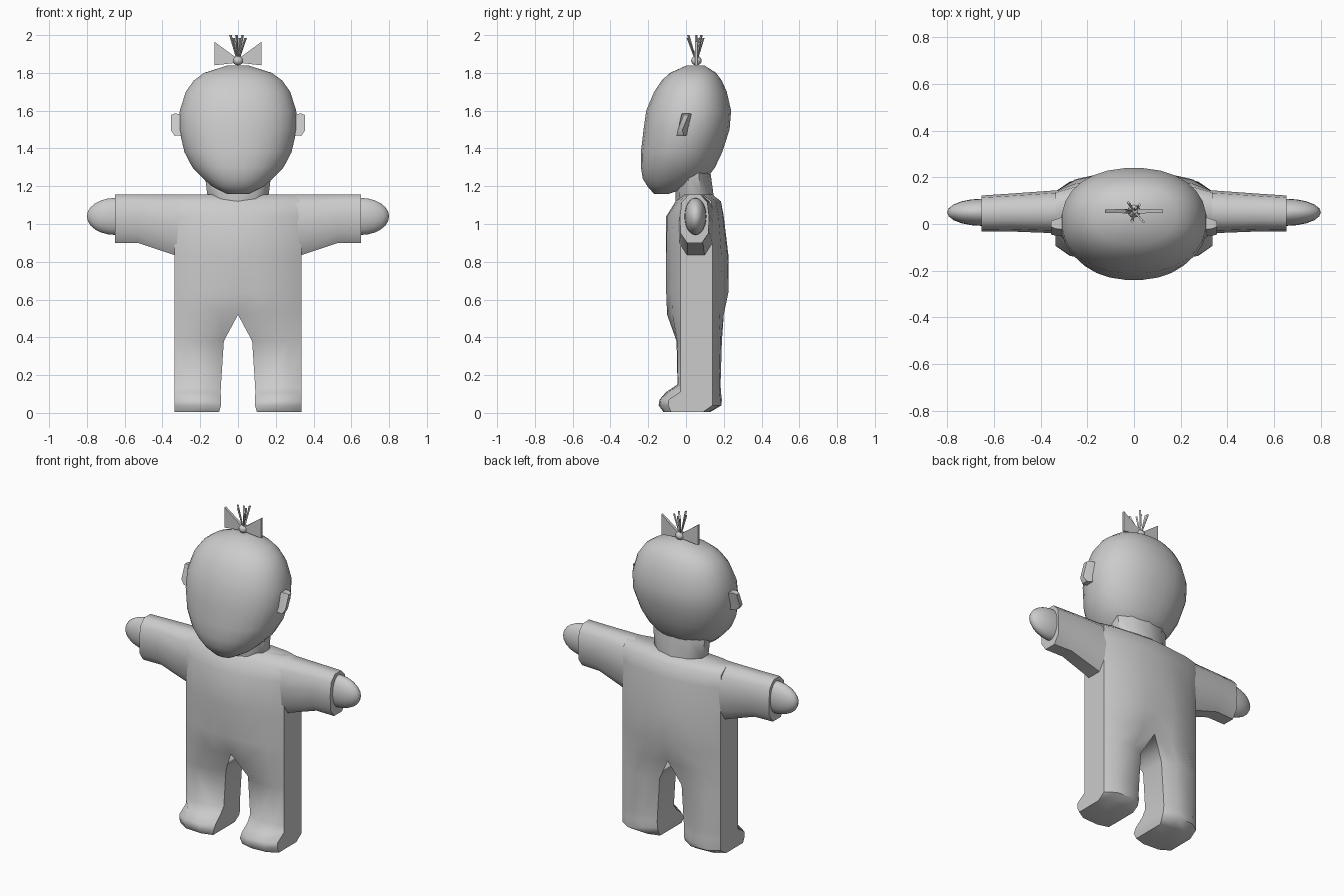
import bpy, bmesh, math
from mathutils import Vector

if "Cube" in bpy.data.objects:
    bpy.data.objects.remove(bpy.data.objects["Cube"])

grey = bpy.data.materials.new("plain grey")
grey.diffuse_color = (0.6, 0.6, 0.6, 1)
grey.use_nodes = True
grey.node_tree.nodes["Principled BSDF"].inputs["Base Color"].default_value = grey.diffuse_color


def finish(name, bm, mirror=False, angle=50):
    bmesh.ops.remove_doubles(bm, verts=bm.verts, dist=0.0005)
    bmesh.ops.recalc_face_normals(bm, faces=bm.faces)
    me = bpy.data.meshes.new(name)
    bm.to_mesh(me)
    bm.free()
    me.materials.append(grey)
    ob = bpy.data.objects.new(name, me)
    bpy.context.collection.objects.link(ob)
    if mirror:
        ob.modifiers.new("mirror", 'MIRROR').use_clip = True
    bpy.ops.object.select_all(action='DESELECT')
    ob.select_set(True)
    bpy.context.view_layer.objects.active = ob
    bpy.ops.object.shade_smooth_by_angle(angle=math.radians(angle))
    return ob


def loft(rings, bm=None):
    """Skin a list of closed rings and cap both ends."""
    bm = bm or bmesh.new()
    vr = [[bm.verts.new(p) for p in r] for r in rings]
    n = len(vr[0])
    for a, b in zip(vr, vr[1:]):
        for i in range(n):
            j = (i + 1) % n
            bm.faces.new((a[i], a[j], b[j], b[i]))
    bm.faces.new(vr[0])
    bm.faces.new(vr[-1])
    return bm


def oval(z, hw, y0, y1, n=28, power=2.0):
    cy, hy, pts = (y0 + y1) / 2, (y1 - y0) / 2, []
    for i in range(n):
        a = 2 * math.pi * (i + 0.5) / n
        c, s = math.cos(a), math.sin(a)
        pts.append((hw * math.copysign(abs(c) ** (2 / power), c),
                    cy + hy * math.copysign(abs(s) ** (2 / power), s), z))
    return pts


def rect(x, y0, y1, z0, z1, lean=0.0):
    """Upright rectangle facing x, its top edge shifted back by lean."""
    return [(x, y0, z0), (x, y1, z0), (x, y1 + lean, z1), (x, y0 + lean, z1)]


# Head: z, half width, front y, back y
head = [(1.838, .06, .00, .10), (1.80, .18, -.085, .16), (1.76, .235, -.13, .19),
        (1.70, .278, -.17, .217), (1.60, .31, -.212, .24), (1.50, .313, -.226, .232),
        (1.38, .285, -.24, .193), (1.30, .243, -.24, .155), (1.24, .185, -.23, .11),
        (1.20, .14, -.205, .03), (1.16, .06, -.17, -.09)]
finish("head", loft([oval(*r, power=2.2) for r in head]), angle=70)

# Neck
finish("neck", loft([oval(1.27, .185, -.05, .13, 10), oval(1.16, .172, -.055, .145, 10),
                     oval(1.105, .14, -.055, .15, 10)]))

# Torso and legs, one half mirrored: z, inner x, front y at inner edge and middle, back y likewise
body = [(.005, .10, -.10, -.12, .11, .13), (.04, .09, -.11, -.145, .14, .188),
        (.07, .09, -.09, -.14, .15, .19), (.11, .092, -.04, -.105, .15, .185),
        (.15, .09, -.01, -.045, .15, .183), (.38, .075, -.01, -.05, .15, .19),
        (.52, 0, -.07, -.10, .18, .20), (.64, 0, -.105, -.105, .215, .225),
        (.83, 0, -.105, -.105, .225, .22), (1.04, 0, -.105, -.10, .20, .195),
        (1.12, 0, -.055, -.05, .185, .175), (1.155, 0, -.02, -.01, .14, .13)]
rings = []
for z, xi, fi, fm, bi, bk in body:
    xs = [xi + (.335 - xi) * u for u in (0, .3, .75, 1)]
    # the outer side stays nearly flat; the feet and shoulders follow the middle
    fe = fm * .65 if z < .1 else (fm + .035 if z > 1.1 else -.03)
    be = min(.14, bk - .04)
    mix = .85 if z < .45 else .6
    front = (fi, fm, fe + (fm - fe) * mix, fe)
    back = (bi, bk, be + (bk - be) * mix, be)
    rings.append([(x, y, z) for x, y in zip(xs, front)] +
                 [(x, y, z) for x, y in zip(xs[::-1], back[::-1])])
bm = loft(rings)
inner = [f for f in bm.faces if all(abs(v.co.x) < 1e-4 for v in f.verts)]
bmesh.ops.delete(bm, geom=inner, context='FACES')
finish("suit_body", bm, mirror=True)

# Sleeves: x, bottom z, front y, back y
arm = [(.15, .80, -.055, .15), (.32, .83, -.04, .145), (.53, .90, -.032, .13), (.652, .90, -.032, .122)]
half = ((.25, 0), (.02, .2), (0, .55), (.06, .85), (.3, 1))
section = half + tuple((1 - u, v) for u, v in reversed(half))
finish("sleeves", loft([[(x, f + (b - f) * u, lo + (1.155 - lo) * v) for u, v in section]
                        for x, lo, f, b in arm]), mirror=True)


def ball(name, centre, radii, mirror=False, seg=20):
    bm = bmesh.new()
    bmesh.ops.create_uvsphere(bm, u_segments=seg, v_segments=seg // 2 + 2, radius=1)
    for v in bm.verts:
        v.co = Vector([c + r * p for c, r, p in zip(centre, radii, v.co)])
    return finish(name, bm, mirror, 80)


# Hands
ball("hands", (.65, .05, 1.04), (.15, .058, .098), True)

# Ears: tapered lugs on the sides of the head
finish("ears", loft([rect(.29, -.05, .01, 1.47, 1.58, .025), rect(.335, -.05, -.01, 1.467, 1.585, .03),
                     rect(.355, -.045, -.02, 1.495, 1.577, .033)]), mirror=True)

# Bow with its knot
ball("bow_knot", (0, .055, 1.865), (.028, .028, .025), seg=12)
finish("bow_loops", loft([rect(.012, .045, .065, 1.853, 1.882), rect(.125, .048, .062, 1.84, 1.965)]),
       mirror=True, angle=30)

# Hair tuft: thin strands fanning out of the knot
bm = bmesh.new()
for i in range(6):
    dx = -.04 + .016 * i
    dy = .045 * math.sin(2.2 * i)
    top = 2.0 - .015 * (i % 2)
    strand = []
    for t, z, r in ((.1, 1.87, .004), (1, top, .007)):
        strand.append([(dx * t + r * math.cos(a * math.pi / 2), .055 + dy * t + r * math.sin(a * math.pi / 2), z)
                       for a in range(4)])
    loft(strand, bm)
finish("hair_tuft", bm, angle=30)
